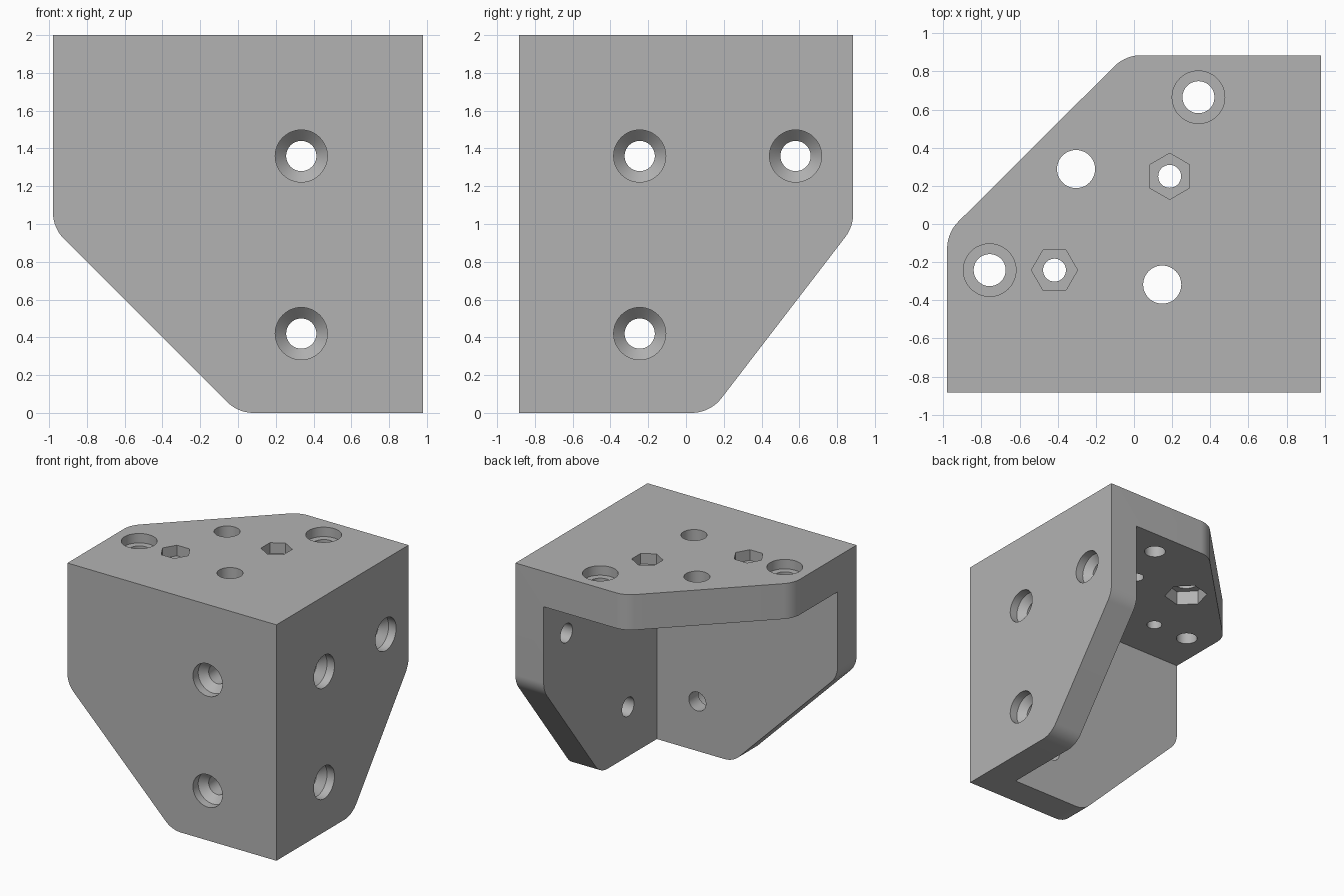
import bpy, bmesh, math
from mathutils import Vector

if "Cube" in bpy.data.objects:
    bpy.data.objects.remove(bpy.data.objects["Cube"])

W, D, H = 0.98, 0.885, 2.0          # half width, half depth, height
SIDE, FRONT, TOP = 0.265, 0.255, 0.30   # plate thicknesses

grey = bpy.data.materials.new("plain_grey")
grey.use_nodes = True
colour = (0.45, 0.45, 0.45, 1)
grey.diffuse_color = colour
grey.node_tree.nodes["Principled BSDF"].inputs["Base Color"].default_value = colour


def loft(name, rings):
    """Closed solid through matching rings of points."""
    bm = bmesh.new()
    loops = [[bm.verts.new(p) for p in ring] for ring in rings]
    n = len(loops[0])
    for a, b in zip(loops, loops[1:]):
        for i in range(n):
            j = (i + 1) % n
            bm.faces.new((a[i], a[j], b[j], b[i]))
    bm.faces.new(loops[0])
    bm.faces.new(loops[-1])
    bmesh.ops.recalc_face_normals(bm, faces=bm.faces)
    mesh = bpy.data.meshes.new(name)
    bm.to_mesh(mesh)
    bm.free()
    mesh.materials.append(grey)
    obj = bpy.data.objects.new(name, mesh)
    bpy.context.collection.objects.link(obj)
    return obj


def place(u, v, w, axis):
    """Put a profile point (u, v) at height w along an axis."""
    return {"x": (w, u, v), "y": (u, w, v), "z": (u, v, w)}[axis]


def rounded(points, radius=0.2, steps=10):
    """Outline with fillets on its obtuse corners."""
    out = []
    for i, p in enumerate(points):
        p = Vector(p)
        a = (Vector(points[i - 1]) - p).normalized()
        b = (Vector(points[(i + 1) % len(points)]) - p).normalized()
        half = a.angle(b) / 2
        if half < math.radians(50):
            out.append(p)
            continue
        centre = p + (a + b).normalized() * radius / math.sin(half)
        start = p + a * radius / math.tan(half) - centre
        end = p + b * radius / math.tan(half) - centre
        for k in range(steps + 1):
            out.append(centre + start.slerp(end, k / steps).normalized() * radius)
    return out


def prism(name, points, axis, lo, hi):
    return loft(name, [[place(p[0], p[1], w, axis) for p in points] for w in (lo, hi)])


def bore(u, v, axis, face, inward, profile, sides=48, turn=0):
    """Turned cutter; the profile lists (radius, depth below the face)."""
    rings = []
    for r, depth in profile:
        rings.append([place(u + r * math.cos(turn + math.tau * k / sides),
                            v + r * math.sin(turn + math.tau * k / sides),
                            face + inward * depth, axis) for k in range(sides)])
    return loft("cutter", rings)


def combine(target, cutter, operation):
    mod = target.modifiers.new("boolean", "BOOLEAN")
    mod.operation, mod.solver, mod.object = operation, "EXACT", cutter
    bpy.context.view_layer.update()
    graph = bpy.context.evaluated_depsgraph_get()
    mesh = bpy.data.meshes.new_from_object(target.evaluated_get(graph))
    target.modifiers.clear()
    target.data = mesh
    bpy.data.objects.remove(cutter)


# Outer block: three clipped outlines crossed with each other
front_outline = rounded([(-W, H), (W, H), (W, 0), (0, 0), (-W, 0.98)])
side_outline = rounded([(-D, H), (D, H), (D, 0.985), (0.128, 0), (-D, 0)])
top_outline = rounded([(-W, -D), (W, -D), (W, D), (-0.045, D), (-W, -0.046)])
bracket = prism("corner_bracket", front_outline, "y", -D, D)
combine(bracket, prism("cutter", side_outline, "x", -1.5, 1.5), "INTERSECT")
combine(bracket, prism("cutter", top_outline, "z", -0.5, 2.5), "INTERSECT")

# Hollow that leaves three plates meeting at a corner
x1, y0 = W - SIDE, FRONT - D
hollow = [(-2, y0), (x1, y0), (x1, 2), (-2, 2)]
combine(bracket, prism("cutter", hollow, "z", -1, H - TOP), "DIFFERENCE")

# Countersunk screw holes in the front and side plates
sunk = [(0.138, -0.1), (0.138, 0.07), (0.08, 0.128), (0.08, 0.4)]
for z in (0.42, 1.36):
    combine(bracket, bore(0.335, z, "y", -D, 1, sunk), "DIFFERENCE")
for y, z in ((-0.245, 0.42), (-0.245, 1.36), (0.58, 1.36)):
    combine(bracket, bore(y, z, "x", W, -1, sunk), "DIFFERENCE")

# Counterbored holes in the top plate
step = [(0.138, -0.1), (0.138, 0.08), (0.084, 0.08), (0.084, 0.4)]
for x, y in ((0.338, 0.665), (-0.757, -0.242)):
    combine(bracket, bore(x, y, "z", H, -1, step), "DIFFERENCE")

# Nut pockets on top with small through holes
for x, y, turn in ((0.187, 0.25, math.pi / 2), (-0.417, -0.242, 0)):
    combine(bracket, bore(x, y, "z", H, -1, [(0.121, -0.1), (0.121, 0.09)], 6, turn), "DIFFERENCE")
    combine(bracket, bore(x, y, "z", H, -1, [(0.06, -0.1), (0.06, 0.4)]), "DIFFERENCE")

# Plain holes with larger nut pockets underneath
for x, y in ((-0.304, 0.288), (0.148, -0.318)):
    combine(bracket, bore(x, y, "z", H, -1, [(0.1, -0.1), (0.1, 0.4)]), "DIFFERENCE")
    combine(bracket, bore(x, y, "z", H, -1, [(0.17, 0.18), (0.17, 0.4)], 6, math.pi * 0.75), "DIFFERENCE")

# Smooth the rounded corners and bores, keep the edges crisp
bpy.context.view_layer.objects.active = bracket
bracket.select_set(True)
bpy.ops.object.shade_smooth_by_angle(angle=math.radians(25))
